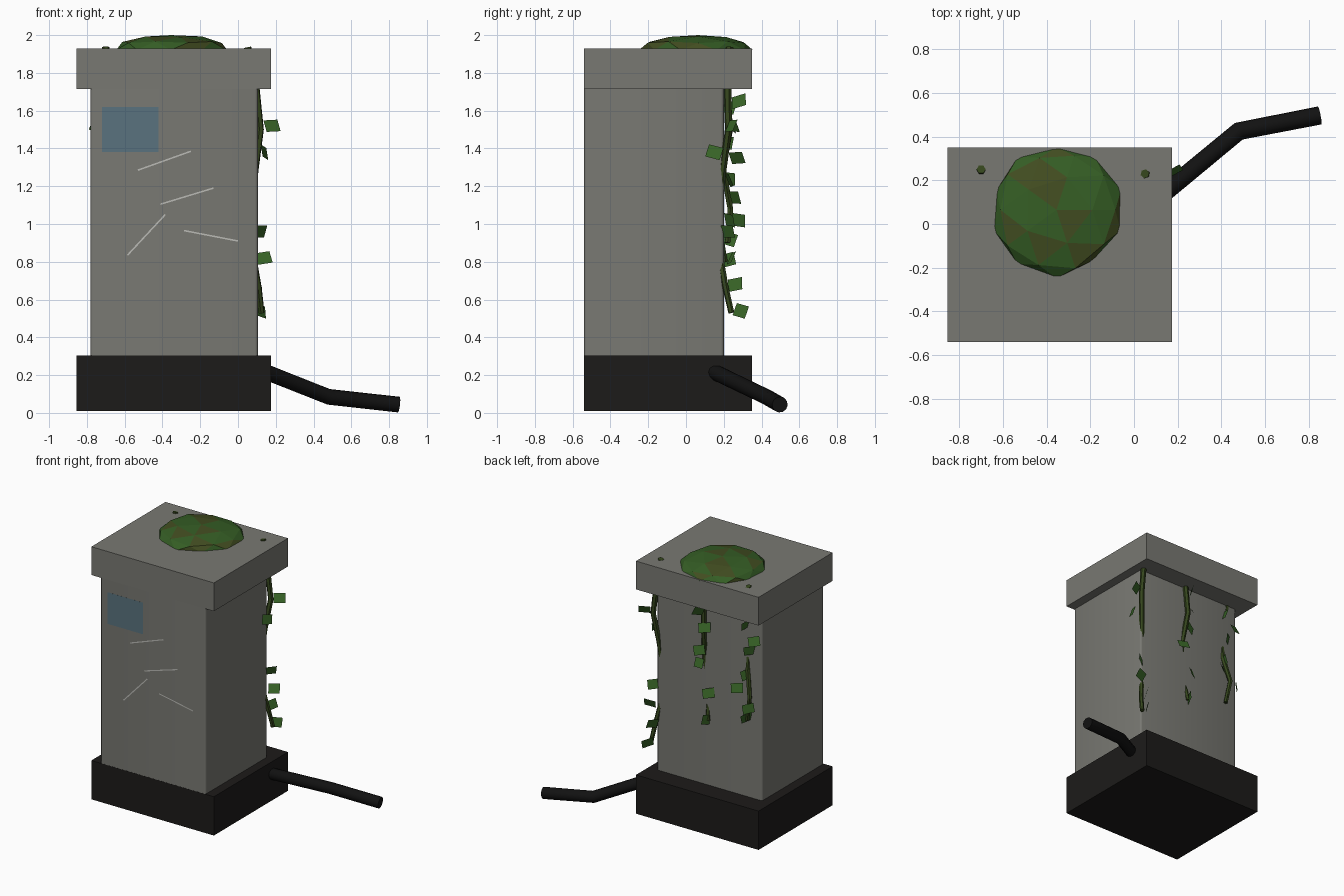
import bpy, bmesh, random
from mathutils import Vector, Euler

if "Cube" in bpy.data.objects:
    bpy.data.objects.remove(bpy.data.objects["Cube"])

random.seed(4)


def material(name, rgb):
    m = bpy.data.materials.new(name)
    m.diffuse_color = (*rgb, 1)
    m.use_nodes = True
    m.node_tree.nodes["Principled BSDF"].inputs["Base Color"].default_value = m.diffuse_color
    return m


BLACK = material("dark_plinth", (0.012, 0.011, 0.010))
RUBBER = material("black_rubber", (0.006, 0.006, 0.006))
GREY = material("weathered_grey", (0.19, 0.19, 0.17))
GLASS = material("dull_blue_glass", (0.10, 0.17, 0.21))
PALE = material("pale_scratch", (0.5, 0.5, 0.47))
MOSS = material("moss_green", (0.035, 0.11, 0.018))
MOSS2 = material("moss_brown", (0.055, 0.075, 0.015))
LEAF = material("leaf_green", (0.04, 0.13, 0.02))
STEM = material("vine_stem", (0.035, 0.06, 0.012))


def add_mesh(name, bm, *mats):
    me = bpy.data.meshes.new(name)
    bm.to_mesh(me)
    bm.free()
    for m in mats:
        me.materials.append(m)
    ob = bpy.data.objects.new(name, me)
    bpy.context.collection.objects.link(ob)
    return ob


def box(name, lo, hi, mat, bevel=0):
    bm = bmesh.new()
    bmesh.ops.create_cube(bm, size=1)
    for v in bm.verts:
        v.co = Vector([(a + b) / 2 + c * (b - a) for a, b, c in zip(lo, hi, v.co)])
    if bevel:
        upright = [e for e in bm.edges
                   if abs(e.verts[0].co.z - e.verts[1].co.z) > 0.1]
        bmesh.ops.bevel(bm, geom=upright, offset=bevel, segments=3,
                        profile=0.5, affect='EDGES')
        for f in bm.faces:
            f.smooth = abs(f.normal.z) < 0.5
        for e in bm.edges:
            if abs(e.verts[0].co.z - e.verts[1].co.z) < 0.1:
                e.smooth = False
    return add_mesh(name, bm, mat)


def tube(name, points, radius, mat, resolution, taper=1.0, smooth=False):
    cu = bpy.data.curves.new(name, 'CURVE')
    cu.dimensions = '3D'
    cu.bevel_depth = radius
    cu.bevel_resolution = resolution
    cu.use_fill_caps = True
    sp = cu.splines.new('POLY')
    sp.points.add(len(points) - 1)
    for i, (p, co) in enumerate(zip(sp.points, points)):
        p.co = (*co, 1)
        p.radius = 1 + (taper - 1) * i / (len(points) - 1)
    sp.use_smooth = smooth
    cu.materials.append(mat)
    ob = bpy.data.objects.new(name, cu)
    bpy.context.collection.objects.link(ob)
    return ob


# Pillar: plinth, body flush at the front, overhanging cap
box("base", (-0.855, -0.54, 0.01), (0.175, 0.35, 0.305), BLACK)
box("body", (-0.78, -0.539, 0.30), (0.105, 0.20, 1.72), GREY, bevel=0.015)
box("cap", (-0.855, -0.54, 1.715), (0.175, 0.35, 1.93), GREY)

# Small flush screen
box("screen", (-0.72, -0.5395, 1.38), (-0.42, -0.53, 1.62), GLASS)

# Scratches on the front
scratches = [(-0.53, 1.285, -0.25, 1.385), (-0.41, 1.105, -0.13, 1.19),
             (-0.585, 0.835, -0.385, 1.05), (-0.285, 0.965, 0.0, 0.91)]
for i, (x1, z1, x2, z2) in enumerate(scratches):
    bm = bmesh.new()
    d = Vector((x2 - x1, 0, z2 - z1))
    n = Vector((-d.z, 0, d.x)).normalized() * 0.004
    a, b = Vector((x1, -0.5405, z1)), Vector((x2, -0.5405, z2))
    bm.faces.new([bm.verts.new(p) for p in (a - n, b - n, b + n, a + n)])
    add_mesh(f"scratch_{i + 1}", bm, PALE)

# Moss clump on the cap
bm = bmesh.new()
bmesh.ops.create_icosphere(bm, subdivisions=2, radius=1)
for v in bm.verts:
    k = random.uniform(0.93, 1.04)
    v.co = Vector((-0.355 + v.co.x * 0.305 * k, 0.065 + v.co.y * 0.305 * k,
                   1.922 + v.co.z * 0.076 * k))
top = max(v.co.z for v in bm.verts)
for v in bm.verts:
    if v.co.z > 1.922:
        v.co.z = 1.922 + (v.co.z - 1.922) * 0.078 / (top - 1.922)
for f in bm.faces:
    f.material_index = int(random.random() < 0.25)
add_mesh("moss", bm, MOSS, MOSS2)

# Power cable
tube("cable", [(0.05, 0.07, 0.255), (0.48, 0.425, 0.085), (0.85, 0.497, 0.044)],
     0.042, RUBBER, 4, smooth=True)

# Vines weaving in and out of the back wall
vines = [
    [(0.05, 0.23, 1.935), (0.095, 0.22, 1.72), (0.118, 0.225, 1.5), (0.09, 0.195, 1.28),
     (0.07, 0.17, 1.05), (0.085, 0.185, 0.8), (0.11, 0.21, 0.66), (0.125, 0.24, 0.53)],
    [(-0.33, 0.22, 1.92), (-0.30, 0.215, 1.72), (-0.31, 0.23, 1.5), (-0.29, 0.19, 1.27),
     (-0.31, 0.17, 1.0), (-0.33, 0.205, 0.8)],
    [(-0.70, 0.25, 1.935), (-0.70, 0.185, 1.7), (-0.66, 0.17, 1.45), (-0.66, 0.20, 1.27),
     (-0.70, 0.235, 1.08), (-0.67, 0.22, 0.9)],
]
for i, pts in enumerate(vines):
    tube(f"vine_{i + 1}", pts, 0.021, STEM, 1, taper=0.75)

# Leaves: small tilted quads (position, turn about z)
leaves = [(0.18, 0.24, 1.52, 0.5), (0.14, 0.15, 1.38, 1.2), (0.12, 0.22, 0.96, 0.9),
          (0.135, 0.24, 0.82, 0.3), (0.10, 0.26, 0.68, 1.1), (0.12, 0.29, 0.54, 0.9),
          (-0.30, 0.28, 1.65, 1.1), (-0.33, 0.25, 1.52, 0.6), (-0.30, 0.27, 1.35, 1.0),
          (-0.27, 0.23, 1.23, -0.2), (-0.35, 0.23, 1.02, 0.6), (-0.33, 0.22, 0.81, 1.2),
          (-0.66, 0.22, 1.62, 1.3), (-0.74, 0.24, 1.52, 0.4), (-0.69, 0.22, 1.43, 0.7),
          (-0.66, 0.22, 1.24, 1.2), (-0.61, 0.26, 1.14, 0.6), (-0.72, 0.28, 1.02, 0.9),
          (-0.67, 0.23, 0.92, 1.0)]
bm = bmesh.new()
for x, y, z, turn in leaves:
    rot = Euler((random.uniform(-0.5, 0.5), random.uniform(-0.3, 0.3), turn)).to_matrix()
    c = Vector((x, y, z))
    bm.faces.new([bm.verts.new(c + rot @ Vector((u * 0.042, 0, w * 0.034)))
                  for u, w in ((-1, -1), (1, -1), (1, 1), (-1, 1))])
add_mesh("vine_leaves", bm, LEAF)
